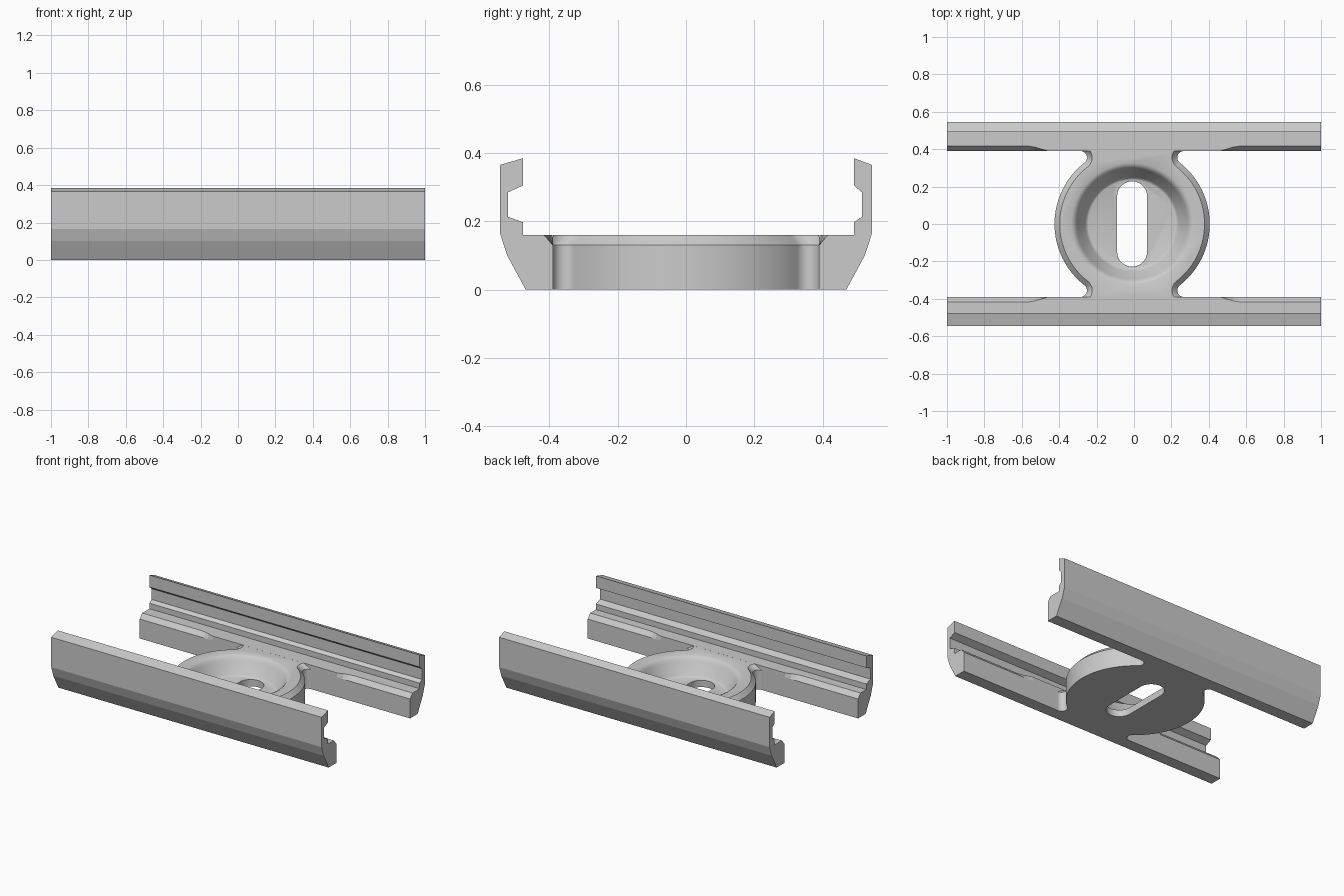
import bpy, bmesh
from math import sin, cos, pi, atan2, asin, hypot

cube = bpy.data.objects.get("Cube")
if cube:
    bpy.data.objects.remove(cube, do_unlink=True)

grey = bpy.data.materials.new("light grey")
grey.use_nodes = True
grey.diffuse_color = (0.6, 0.6, 0.6, 1)
grey.node_tree.nodes["Principled BSDF"].inputs["Base Color"].default_value = (0.6, 0.6, 0.6, 1)

TOP = 0.16      # height of the base plate
INNER = 0.39    # inner edge of the rails
CX = -0.01      # hub centre


def loft(name, rings):
    """Skin a list of equal-length closed rings and cap both ends."""
    bm = bmesh.new()
    loops = [[bm.verts.new(p) for p in ring] for ring in rings]
    for a, b in zip(loops, loops[1:]):
        n = len(a)
        for i in range(n):
            j = (i + 1) % n
            bm.faces.new((a[i], a[j], b[j], b[i]))
    bm.faces.new(loops[0][::-1])
    bm.faces.new(loops[-1])
    bmesh.ops.recalc_face_normals(bm, faces=bm.faces)
    mesh = bpy.data.meshes.new(name)
    bm.to_mesh(mesh)
    bm.free()
    mesh.materials.append(grey)
    obj = bpy.data.objects.new(name, mesh)
    bpy.context.collection.objects.link(obj)
    return obj


def activate(obj):
    bpy.ops.object.select_all(action="DESELECT")
    obj.select_set(True)
    bpy.context.view_layer.objects.active = obj


# Rails: grooved profile, inner top chamfer running out towards the hub
def rail(name, side, lip, groove):
    def section(x, c):
        profile = [(INNER, 0), (0.47, 0), (0.524, 0.1), (0.545, 0.165),
                   (0.545, 0.365), (lip, 0.385), (lip, 0.305),
                   (groove, 0.285), (groove, 0.213), (lip, 0.197),
                   (lip, TOP), (INNER + c, TOP), (INNER, TOP - 0.03)]
        return [(x, side * y, z) for y, z in profile]

    half = [(1, 0.026), (0.56, 0.026), (0.53, 0.021), (0.5, 0.012), (0.46, 0.0005)]
    stations = [(-x, c) for x, c in half] + half[::-1]
    return loft(name, [section(x, c) for x, c in stations])


rail("front_rail", -1, 0.477, 0.521)
rail("back_rail", 1, 0.492, 0.515)

# Hub: round plate blending into the rails through small concave fillets
R, F = 0.415, 0.035
FY = INNER - F
THETA = asin(FY / (R + F))
FX = (R + F) * cos(THETA)


def hub_outline(inset, z):
    r, f = R - inset, F + inset
    quarter = [(r * cos(THETA * i / 20), r * sin(THETA * i / 20)) for i in range(21)]
    start, end = THETA + pi, pi - asin(F / f)
    for i in range(1, 15):
        a = start + (end - start) * i / 14
        quarter.append((FX + f * cos(a), FY + f * sin(a)))
    right = [(x, -y) for x, y in quarter[:0:-1]] + quarter
    left = [(-x, -y) for x, y in right]
    return [(x + CX, y, z) for x, y in right + left]


hub = loft("hub", [hub_outline(0, 0), hub_outline(0, TOP - 0.03), hub_outline(0.028, TOP)])


# Cutters for the dished recess and the long slot
def circle(r, z, n=96):
    return [(CX + r * cos(2 * pi * i / n), r * sin(2 * pi * i / n), z) for i in range(n)]


def slot(z, r=0.08, reach=0.148, n=32):
    pts = []
    for end in (0, 1):
        for i in range(n + 1):
            a = pi * (end + i / n)
            pts.append((CX + r * cos(a), r * sin(a) + (reach if end == 0 else -reach), z))
    return pts


dish_profile = [(0.235, 0.045), (0.242, 0.048), (0.25, 0.058), (0.292, 0.128),
                (0.3, 0.142), (0.31, 0.153), (0.325, TOP), (0.325, 0.2)]
dish_cutter = loft("dish_cutter", [circle(r, z) for r, z in dish_profile])
slot_cutter = loft("slot_cutter", [slot(-0.1), slot(0.3)])

for cutter in (dish_cutter, slot_cutter):
    cutter.hide_render = True
    activate(hub)
    cut = hub.modifiers.new("cut", "BOOLEAN")
    cut.operation = "DIFFERENCE"
    cut.solver = "EXACT"
    cut.object = cutter
    bpy.ops.object.modifier_apply(modifier=cut.name)
    bpy.data.objects.remove(cutter, do_unlink=True)

activate(hub)
bpy.ops.object.shade_smooth_by_angle(angle=pi / 6)
